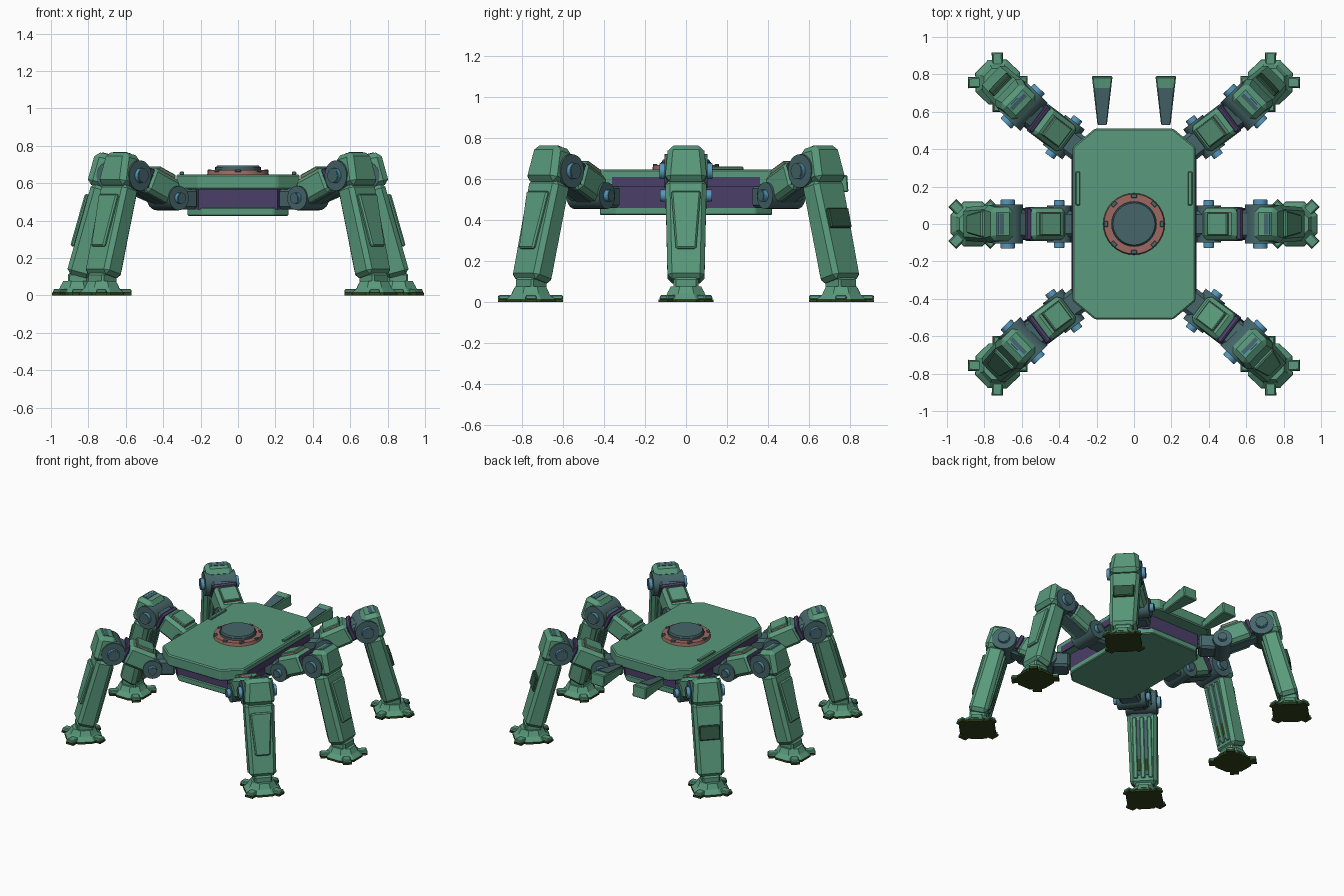
import bpy, bmesh, math
from mathutils import Matrix, Vector

cube = bpy.data.objects.get("Cube")
if cube:
    bpy.data.objects.remove(cube, do_unlink=True)


def material(name, r, g, b):
    m = bpy.data.materials.new(name)
    m.use_nodes = True
    m.diffuse_color = (r, g, b, 1)
    m.node_tree.nodes["Principled BSDF"].inputs["Base Color"].default_value = (r, g, b, 1)
    return m


GREEN = material("armour green", 0.10, 0.32, 0.20)
DARK = material("dark green", 0.03, 0.09, 0.05)
TEAL = material("slate teal", 0.06, 0.13, 0.14)
PURPLE = material("hull purple", 0.07, 0.05, 0.14)
RED = material("ring red", 0.34, 0.14, 0.12)
BLUE = material("pin blue", 0.09, 0.31, 0.50)
SOLE = material("sole olive", 0.03, 0.055, 0.01)


def finish(bm, mat, bevel=0):
    """Chamfer the edges and store the mesh with one material."""
    bmesh.ops.recalc_face_normals(bm, faces=bm.faces)
    if bevel:
        bmesh.ops.bevel(bm, geom=bm.edges[:], offset=bevel, segments=1, affect='EDGES')
    mesh = bpy.data.meshes.new("part")
    bm.to_mesh(mesh)
    bm.free()
    mesh.materials.append(mat)
    return mesh


def block(mat, sx, sy, sz, bevel=0, tx=1, ty=1):
    """Centred box, its top scaled by tx and ty."""
    bm = bmesh.new()
    bmesh.ops.create_cube(bm, size=1)
    for v in bm.verts:
        top = v.co.z > 0
        v.co = Vector((v.co.x * sx * (tx if top else 1),
                       v.co.y * sy * (ty if top else 1), v.co.z * sz))
    return finish(bm, mat, bevel)


def drum(mat, r, depth, r_top=None, sides=24):
    """Cylinder or cone along z."""
    bm = bmesh.new()
    bmesh.ops.create_cone(bm, cap_ends=True, segments=sides, radius1=r,
                          radius2=r if r_top is None else r_top, depth=depth)
    for f in bm.faces:
        f.smooth = sides > 12 and len(f.verts) == 4
    return finish(bm, mat)


def octagon(mat, x, y, cx, cy, height, bevel=0):
    """Plate with cut corners."""
    bm = bmesh.new()
    pts = []
    for a, b in ((1, 1), (-1, 1), (-1, -1), (1, -1)):
        pair = [(a * x, b * (y - cy)), (a * (x - cx), b * y)]
        pts += pair if a * b > 0 else pair[::-1]
    base = bm.faces.new([bm.verts.new((px, py, -height / 2)) for px, py in pts])
    top = bmesh.ops.extrude_face_region(bm, geom=[base])["geom"]
    bmesh.ops.translate(bm, vec=(0, 0, height),
                        verts=[v for v in top if isinstance(v, bmesh.types.BMVert)])
    return finish(bm, mat, bevel)


def at(x, y, z, axis='Y', deg=0):
    return Matrix.Translation((x, y, z)) @ Matrix.Rotation(math.radians(deg), 4, axis)


def place(name, mesh, matrix):
    ob = bpy.data.objects.new(name, mesh)
    ob.matrix_world = matrix
    bpy.context.collection.objects.link(ob)


# Body
place("hull_core", octagon(PURPLE, 0.27, 0.41, 0.06, 0.07, 0.12), at(0, 0, 0.52))
place("top_plate", octagon(GREEN, 0.33, 0.51, 0.12, 0.10, 0.082, 0.008), at(0, 0, 0.606))
place("belly_plate", octagon(GREEN, 0.27, 0.42, 0.08, 0.08, 0.045, 0.006), at(0, 0, 0.447))
side_band = block(PURPLE, 0.008, 0.72, 0.048)

# Turret base
place("turret_ring", drum(RED, 0.165, 0.022, 0.16, 32), at(0, 0, 0.658))
place("turret_collar", drum(TEAL, 0.122, 0.02, sides=32), at(0, 0, 0.675))
place("turret_disc", drum(TEAL, 0.12, 0.015, 0.112, 32), at(0, 0, 0.688))
bolt = block(TEAL, 0.022, 0.034, 0.016, 0.003)
for i in range(8):
    place("turret_bolt", bolt, at(0, 0, 0, 'Z', i * 45) @ at(0.151, 0, 0.666))

# Side bands, side rails and rear fins
rail = block(GREEN, 0.025, 0.18, 0.016, 0.004)
fin = block(GREEN, 0.05, 0.05, 0.26, 0.006, tx=2.2, ty=1.7)
fin_plate = block(TEAL, 0.044, 0.006, 0.20, tx=1.9)
for s in (-1, 1):
    place("side_band", side_band, at(s * 0.329, 0, 0.588))
    place("side_rail", rail, at(s * 0.30, 0.19, 0.653))
    frame = at(s * 0.17, 0.66, 0.57, 'X', -86)
    place("rear_fin", fin, frame)
    place("rear_fin_plate", fin_plate, frame @ at(0, -0.034, -0.03, 'X', 4))

# Thigh parts: x points outward from the knee, matrices hold place and tilt
hip = at(-0.275, 0, 0.52, 'X', 90)
thigh_frame = at(-0.195, 0, 0.582, 'Y', -24)
thigh_parts = [
    ("hip_mount", block(TEAL, 0.12, 0.14, 0.11, 0.015), at(-0.37, 0, 0.515)),
    ("hip_yoke", block(TEAL, 0.14, 0.13, 0.11, 0.015), at(-0.32, 0, 0.52)),
    ("hip_drum", drum(TEAL, 0.065, 0.20), hip),
    ("hip_pin", drum(BLUE, 0.029, 0.25, sides=16), hip),
    ("hip_pin_cap", drum(TEAL, 0.026, 0.254, sides=16), hip),
    ("thigh_armour", block(GREEN, 0.215, 0.185, 0.145, 0.022, 0.92, 0.9), thigh_frame),
    ("thigh_pad_rim", block(RED, 0.122, 0.122, 0.008), thigh_frame @ at(0, 0, 0.075)),
    ("thigh_pad", block(GREEN, 0.12, 0.12, 0.02, 0.005), thigh_frame @ at(0, 0, 0.083)),
    ("thigh_collar", block(PURPLE, 0.03, 0.17, 0.11, 0.006), thigh_frame @ at(0.112, 0, 0)),
    ("thigh_spine", block(TEAL, 0.25, 0.10, 0.09, 0.01), thigh_frame @ at(0.04, 0, -0.032)),
    ("knee_link", block(TEAL, 0.13, 0.15, 0.10, 0.015), thigh_frame @ at(0.14, 0, -0.01)),
]

# Shin parts
knee = at(0, 0, 0.64, 'X', 90)
shin_frame = at(0.115, 0, 0.345, 'Y', -15)
cap_frame = at(0.045, 0, 0.668, 'Y', -12)
shin_parts = [
    ("knee_drum", drum(TEAL, 0.082, 0.21), knee),
    ("knee_pin", drum(BLUE, 0.04, 0.255, sides=16), knee),
    ("knee_pin_cap", drum(TEAL, 0.037, 0.26, sides=16), knee),
    ("knee_cap", block(GREEN, 0.145, 0.208, 0.18, 0.026, 0.85, 0.84), cap_frame),
    ("knee_cap_slot", block(TEAL, 0.03, 0.11, 0.006), cap_frame @ at(0.01, 0, 0.09)),
    ("knee_cap_bar", block(BLUE, 0.007, 0.11, 0.008), cap_frame @ at(0.022, 0, 0.09)),
    ("shin_joint", block(TEAL, 0.10, 0.16, 0.10, 0.01), at(0.04, 0, 0.59, 'Y', -15)),
    ("shin_armour", block(GREEN, 0.13, 0.18, 0.50, 0.022, 0.9, 1.12), shin_frame),
    ("shin_inner_slot", block(TEAL, 0.012, 0.11, 0.38), shin_frame @ at(-0.062, 0, 0)),
    ("shin_inner_grip", block(SOLE, 0.012, 0.11, 0.08), shin_frame @ at(-0.064, 0, -0.12)),
    ("ankle", block(GREEN, 0.11, 0.12, 0.08, 0.01), at(0.18, 0, 0.08)),
    ("ankle_collar", drum(GREEN, 0.10, 0.035, 0.08, 8), at(0.185, 0, 0.06, 'Z', 22.5)),
    ("foot_dome", drum(GREEN, 0.13, 0.035, 0.09, 8), at(0.185, 0, 0.03, 'Z', 22.5)),
    ("foot_sole", drum(SOLE, 0.13, 0.014, sides=8), at(0.185, 0, 0.007, 'Z', 22.5)),
]
rib = block(GREEN, 0.02, 0.028, 0.42, 0.004)
for y in (-0.05, 0, 0.05):
    shin_parts.append(("shin_inner_rib", rib, shin_frame @ at(-0.064, y, 0)))
toe = block(GREEN, 0.08, 0.06, 0.022, 0.005, 0.95, 0.85)
toe_sole = block(SOLE, 0.08, 0.06, 0.014)
for angle in (45, 135, 225, 315):
    turn = at(0.185, 0, 0, 'Z', angle)
    shin_parts += [("toe", toe, turn @ at(0.119, 0, 0.023)),
                   ("toe_sole", toe_sole, turn @ at(0.119, 0, 0.007))]

# Outer shin panels differ between the rear legs and the others
tall_panel = ("shin_panel", block(GREEN, 0.025, 0.10, 0.29, 0.008, ty=1.45),
              shin_frame @ at(0.068, 0, 0.04, 'Y', -0.8))
dark_panel = ("shin_vent", block(DARK, 0.025, 0.14, 0.10, 0.006),
              shin_frame @ at(0.066, 0, 0.05))

# Six legs: knee place, thigh and shin heading
for row, kx, ky, thigh_yaw, shin_yaw in (("front", 0.595, -0.63, -37, -44),
                                         ("middle", 0.675, 0, 0, 0),
                                         ("rear", 0.595, 0.63, 37, 44)):
    for side, s in (("left", 1), ("right", -1)):
        def heading(a):
            return at(s * kx, ky, 0, 'Z', a if s > 0 else 180 - a)
        panel = dark_panel if row == "rear" else tall_panel
        for parts, yaw in ((thigh_parts, thigh_yaw), (shin_parts + [panel], shin_yaw)):
            for name, mesh, local in parts:
                place(f"{row}_{side}_{name}", mesh, heading(yaw) @ local)
